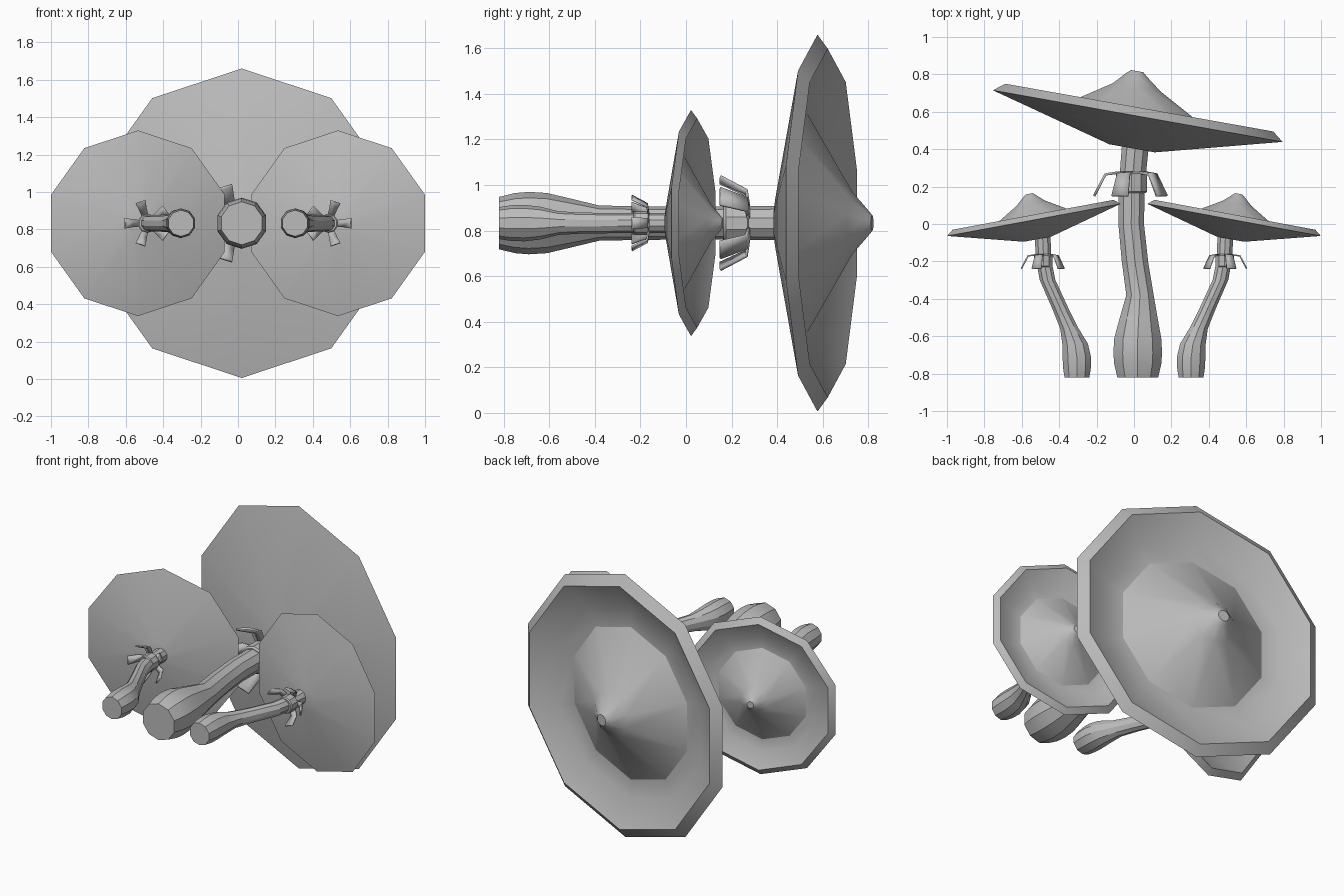
import bpy, bmesh, math
from mathutils import Vector

if "Cube" in bpy.data.objects:
    bpy.data.objects.remove(bpy.data.objects["Cube"])

SIDES = 10
AXIS_Z = 0.833

grey = bpy.data.materials.new("plain_grey")
grey.use_nodes = True
GREY = (0.5, 0.5, 0.5, 1)
grey.diffuse_color = GREY
grey.node_tree.nodes["Principled BSDF"].inputs["Base Color"].default_value = GREY


def finish(name, bm):
    bmesh.ops.recalc_face_normals(bm, faces=bm.faces)
    mesh = bpy.data.meshes.new(name)
    bm.to_mesh(mesh)
    bm.free()
    mesh.materials.append(grey)
    obj = bpy.data.objects.new(name, mesh)
    bpy.context.collection.objects.link(obj)
    bpy.ops.object.select_all(action="DESELECT")
    obj.select_set(True)
    bpy.context.view_layer.objects.active = obj
    bpy.ops.object.shade_smooth_by_angle(angle=math.radians(30))
    return obj


def loft(name, rings, tilt=0.0):
    """Skin a row of ten-sided rings (centre, radius), turned by tilt about z."""
    u = Vector((math.cos(tilt), -math.sin(tilt), 0))
    bm = bmesh.new()
    loops = []
    for centre, radius in rings:
        loop = []
        for k in range(SIDES):
            a = math.pi / 2 + k * math.tau / SIDES
            offset = u * math.cos(a) + Vector((0, 0, math.sin(a)))
            loop.append(bm.verts.new(centre + offset * radius))
        loops.append(loop)
    for low, high in zip(loops, loops[1:]):
        for k in range(SIDES):
            n = (k + 1) % SIDES
            bm.faces.new((low[k], low[n], high[n], high[k]))
    bm.faces.new(loops[0])
    bm.faces.new(loops[-1])
    return finish(name, bm)


def stem(name, path, side=1):
    # path entries: distance along y, sideways x, radius
    loft(name, [(Vector((side * x, y, AXIS_Z)), r) for y, x, r in path])


def cap(name, x, y, size, tilt, lean=0.0):
    # profile entries: height along the axis, radius, share of sideways lean
    profile = [(-0.175, 0.13, 0), (0, 0.827, 0), (0.046, 0.765, 0),
               (-0.04, 0.6, 0), (-0.045, 0.48, 0), (0.15, 0.137, 0.7),
               (0.215, 0.06, 1), (0.236, 0.035, 1)]
    n = Vector((math.sin(tilt), math.cos(tilt), 0))
    u = Vector((math.cos(tilt), -math.sin(tilt), 0))
    base = Vector((x, y, AXIS_Z))
    rings = [(base + (n * h + u * lean * share) * size, r * size)
             for h, r, share in profile]
    loft(name, rings, tilt)


def skirt(name, x, y, size, start):
    # five drooping flaps on a short collar
    strip = [(0.07, 0.06, 0.03), (0.14, 0.05, 0.036), (0.2, -0.065, 0.046)]
    bm = bmesh.new()
    base = Vector((x, y, AXIS_Z))
    for k in range(5):
        a = start + k * math.tau / 5
        out = Vector((math.cos(a), 0, math.sin(a)))
        across = Vector((-math.sin(a), 0, math.cos(a)))
        rows = []
        for r, h, w in strip:
            mid = base + (out * r + Vector((0, h, 0))) * size
            rows.append([bm.verts.new(mid + across * w * size * s) for s in (-1, 1)])
        for p, q in zip(rows, rows[1:]):
            bm.faces.new((p[0], p[1], q[1], q[0]))
    obj = finish(name, bm)
    thick = obj.modifiers.new("thickness", "SOLIDIFY")
    thick.thickness = 0.014 * size
    thick.offset = 0
    collar = [(-0.05, 0.078), (-0.04, 0.088), (0.055, 0.088), (0.065, 0.075)]
    loft(name + "_collar", [(base + Vector((0, h * size, 0)), r * size)
                            for h, r in collar])


# Large mushroom
stem("large_stem", [(-0.82, 0.02, 0.115), (-0.75, 0.02, 0.132), (-0.69, 0.02, 0.137),
                    (-0.61, 0.02, 0.132), (-0.5, 0.025, 0.106), (-0.38, 0.032, 0.077),
                    (-0.2, 0.005, 0.074), (0, -0.015, 0.072), (0.2, -0.012, 0.073),
                    (0.45, 0.01, 0.076)])
cap("large_cap", 0.02, 0.577, 1.0, math.radians(10.1), lean=-0.045)
skirt("large_skirt", -0.013, 0.215, 1.0, math.pi)

# Pair of small mushrooms, mirrored left and right
small_path = [(-0.82, 0.305, 0.07), (-0.77, 0.305, 0.078), (-0.71, 0.306, 0.08),
              (-0.64, 0.315, 0.072), (-0.56, 0.345, 0.052), (-0.46, 0.39, 0.046),
              (-0.3, 0.462, 0.044), (-0.19, 0.483, 0.043), (-0.04, 0.49, 0.045)]
for label, side in (("left", 1), ("right", -1)):
    stem(label + "_small_stem", small_path, side)
    cap(label + "_small_cap", side * 0.535, 0.022, 0.6, side * math.radians(10.5))
    skirt(label + "_small_skirt", side * 0.484, -0.2, 0.59,
          0 if side > 0 else math.pi)
